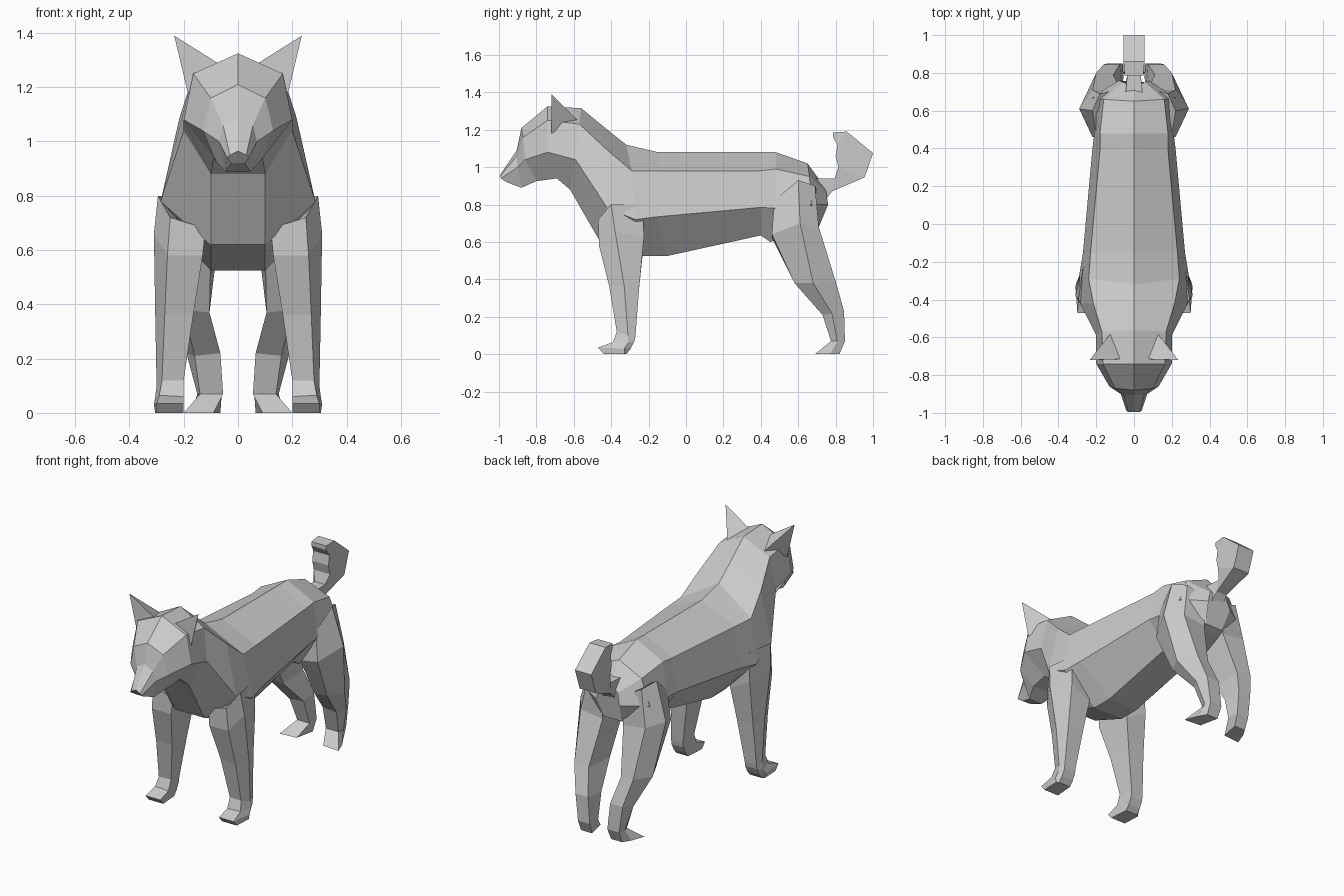
import bpy, bmesh

if "Cube" in bpy.data.objects:
    bpy.data.objects.remove(bpy.data.objects["Cube"], do_unlink=True)

GREY = (0.6, 0.6, 0.6, 1.0)
grey = bpy.data.materials.new("plain grey")
grey.use_nodes = True
grey.diffuse_color = GREY
grey.node_tree.nodes["Principled BSDF"].inputs["Base Color"].default_value = GREY


def finish(name, bm):
    bmesh.ops.recalc_face_normals(bm, faces=bm.faces)
    mesh = bpy.data.meshes.new(name)
    bm.to_mesh(mesh)
    bm.free()
    mesh.materials.append(grey)
    obj = bpy.data.objects.new(name, mesh)
    bpy.context.collection.objects.link(obj)
    return obj


def loft(name, rings, side=1):
    """Skin a list of equal-length rings and cap both ends."""
    bm = bmesh.new()
    rows = [[bm.verts.new((x * side, y, z)) for x, y, z in ring] for ring in rings]
    n = len(rows[0])
    for a, b in zip(rows, rows[1:]):
        for i in range(n):
            j = (i + 1) % n
            bm.faces.new((a[i], a[j], b[j], b[i]))
    bm.faces.new(rows[0])
    bm.faces.new(rows[-1])
    return finish(name, bm)


def mirrored_ring(half):
    """First point lies on the centre line; the others are mirrored."""
    return half + [(-x, y, z) for x, y, z in reversed(half[1:])]


# Torso from rump to neck: ridge, back edge, flank, underside
torso = [
    [(0, .73, .91), (.06, .75, .87), (.08, .76, .80), (.06, .71, .68)],
    [(0, .65, 1.02), (.16, .66, .95), (.22, .67, .80), (.13, .66, .66)],
    [(0, .48, 1.08), (.18, .48, .99), (.21, .48, .78), (.10, .45, .60)],
    [(0, .40, 1.08), (.18, .39, .98), (.22, .40, .785), (.10, .40, .635)],
    [(0, -.15, 1.08), (.23, -.15, .98), (.27, -.15, .735), (.10, -.10, .525)],
    [(0, -.32, 1.12), (.24, -.29, .98), (.29, -.27, .72), (.10, -.23, .525)],
    [(0, -.42, 1.20), (.215, -.42, 1.09), (.285, -.42, .78), (.10, -.47, .62)],
    [(0, -.56, 1.315), (.17, -.57, 1.23), (.20, -.59, 1.04), (.10, -.62, .88)],
]
# Skull, brow and muzzle continue the same skin
head = [
    [(0, -.74, 1.325), (.165, -.74, 1.25), (.20, -.74, 1.08), (.09, -.69, .94)],
    [(0, -.88, 1.21), (.10, -.87, 1.16), (.13, -.86, 1.04), (.08, -.80, .925)],
    [(0, -.905, 1.09), (.055, -.905, 1.06), (.07, -.90, 1.00), (.045, -.88, .89)],
    [(0, -.99, .965), (.03, -.995, .95), (.04, -.99, .94), (.025, -.96, .92)],
]
loft("body_and_head", [mirrored_ring(h) for h in torso + head])

# Front leg rings: front inner, front outer, outer ridge, back outer, back inner
front_leg = [
    [(.12, -.46, .68), (.25, -.47, .72), (.295, -.40, .80), (.27, -.23, .80), (.12, -.24, .66)],
    [(.13, -.465, .58), (.26, -.465, .58), (.31, -.38, .66), (.275, -.225, .62), (.14, -.23, .55)],
    [(.165, -.405, .36), (.27, -.41, .36), (.305, -.33, .36), (.28, -.25, .36), (.17, -.25, .36)],
    [(.20, -.365, .12), (.28, -.37, .12), (.30, -.31, .10), (.29, -.27, .10), (.21, -.27, .10)],
    [(.20, -.39, .06), (.29, -.39, .065), (.305, -.31, .06), (.29, -.275, .07), (.21, -.275, .07)],
    [(.20, -.47, .035), (.30, -.47, .035), (.31, -.33, .03), (.29, -.295, .03), (.21, -.295, .03)],
    [(.20, -.44, 0), (.30, -.44, 0), (.305, -.33, 0), (.29, -.32, 0), (.21, -.32, 0)],
]
# Hind leg rings in the same order, with the toe turned outward
hind_leg = [
    [(.08, .48, .80), (.20, .47, .82), (.22, .60, .93), (.18, .69, .90), (.06, .72, .84)],
    [(.10, .46, .62), (.22, .46, .64), (.29, .61, .70), (.22, .71, .68), (.07, .71, .66)],
    [(.105, .59, .37), (.20, .58, .38), (.25, .68, .38), (.20, .80, .39), (.11, .79, .38)],
    [(.065, .73, .22), (.16, .73, .21), (.19, .78, .22), (.16, .845, .23), (.075, .845, .23)],
    [(.055, .775, .07), (.14, .775, .07), (.15, .81, .07), (.14, .85, .07), (.06, .85, .07)],
    [(.09, .70, 0), (.20, .69, 0), (.17, .77, 0), (.14, .82, 0), (.065, .82, 0)],
]


# Ears are four-cornered spikes
def ear(name, side):
    bm = bmesh.new()
    corners = [(.235, -.72, 1.39), (.06, -.715, 1.28), (.185, -.72, 1.18), (.125, -.58, 1.25)]
    v = [bm.verts.new((x * side, y, z)) for x, y, z in corners]
    for a, b, c in ((0, 1, 2), (0, 1, 3), (0, 2, 3), (1, 2, 3)):
        bm.faces.new((v[a], v[b], v[c]))
    finish(name, bm)


for label, side in (("left", 1), ("right", -1)):
    loft(label + "_front_leg", front_leg, side)
    loft(label + "_hind_leg", hind_leg, side)
    ear(label + "_ear", side)

# Curled tail: half width, then inner and outer (y, z) of each section
tail = [
    (.045, (.69, .94), (.735, .81)),
    (.035, (.795, .94), (.78, .87)),
    (.055, (.815, 1.00), (.955, .945)),
    (.055, (.80, 1.06), (1.0, 1.075)),
    (.055, (.81, 1.12), (.86, 1.19)),
    (.05, (.785, 1.16), (.785, 1.185)),
]
loft("tail", [[(-w, *a), (w, *a), (w, *b), (-w, *b)] for w, a, b in tail])
